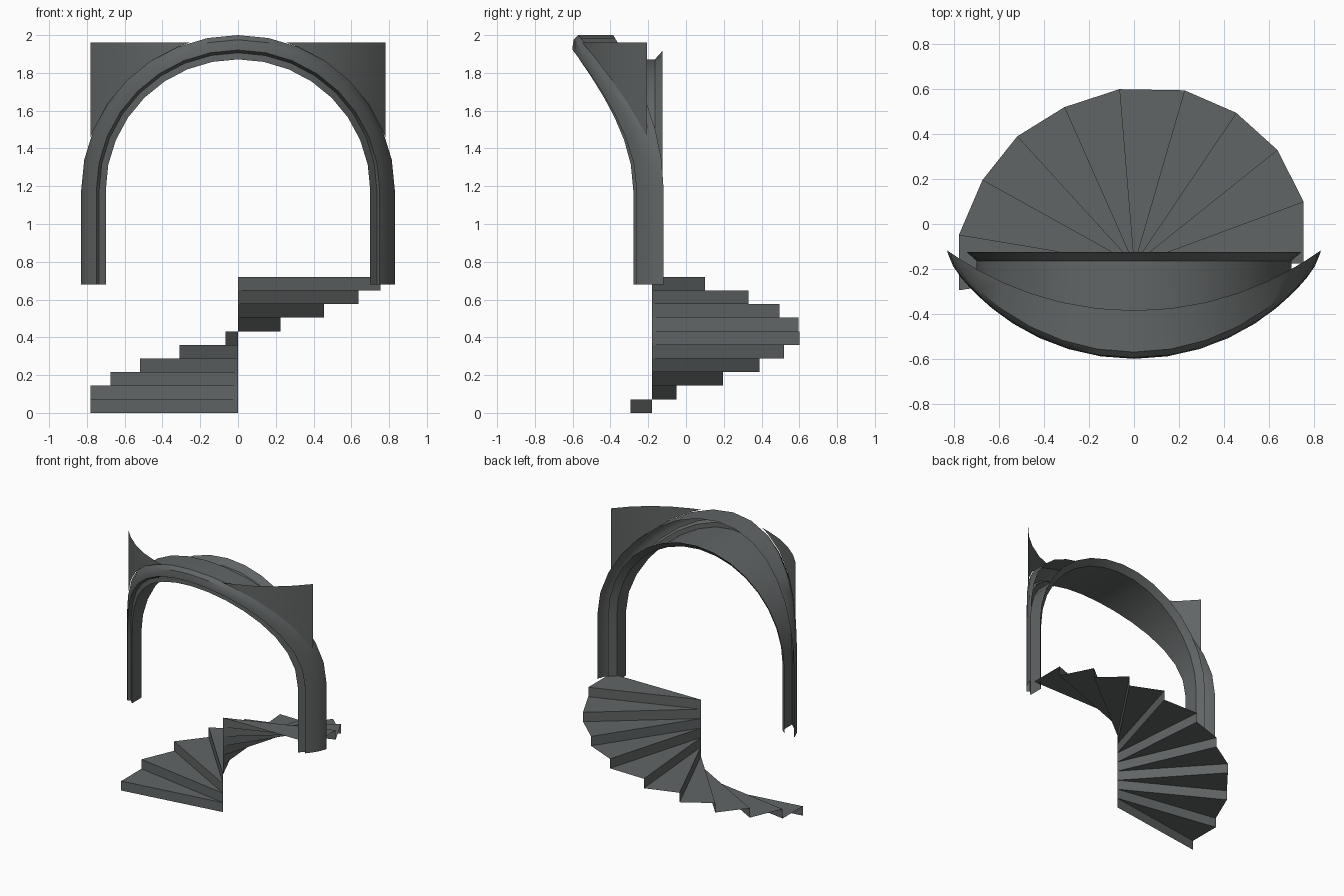
import bpy, bmesh, math

if "Cube" in bpy.data.objects:
    bpy.data.objects.remove(bpy.data.objects["Cube"])

mat = bpy.data.materials.new("dark_slate")
mat.diffuse_color = (0.12, 0.13, 0.13, 1)
mat.use_nodes = True
mat.node_tree.nodes["Principled BSDF"].inputs["Base Color"].default_value = mat.diffuse_color


def make(name, quads, smooth=None):
    """Join faces given as point lists into one welded object."""
    bm = bmesh.new()
    for q in quads:
        bm.faces.new([bm.verts.new(p) for p in q])
    bmesh.ops.remove_doubles(bm, verts=bm.verts, dist=0.0005)
    bmesh.ops.dissolve_degenerate(bm, edges=bm.edges, dist=0.0005)
    bmesh.ops.recalc_face_normals(bm, faces=bm.faces)
    me = bpy.data.meshes.new(name)
    bm.to_mesh(me)
    bm.free()
    me.materials.append(mat)
    ob = bpy.data.objects.new(name, me)
    bpy.context.collection.objects.link(ob)
    if smooth:
        bpy.ops.object.select_all(action='DESELECT')
        bpy.context.view_layer.objects.active = ob
        ob.select_set(True)
        bpy.ops.object.shade_smooth_by_angle(angle=math.radians(smooth))
    return ob


def grid(rows):
    return [(a[i], a[i + 1], b[i + 1], b[i])
            for a, b in zip(rows, rows[1:]) for i in range(len(a) - 1)]


# Winding stair: thin zigzag of risers and wedge treads around one corner
rim = [(-.78, -.295), (-.78, -.05), (-.675, .195), (-.52, .39), (-.31, .52), (-.065, .60),
       (.225, .595), (.455, .495), (.638, .33), (.755, .10), (.755, -.175)]
cx, cy, rise = 0, -.18, .072
stair = []
for i in range(10):
    z0, z1 = i * rise, (i + 1) * rise
    (ax, ay), (bx, by) = rim[i], rim[i + 1]
    stair.append([(cx, cy, z0), (ax, ay, z0), (ax, ay, z1), (cx, cy, z1)])
    stair.append([(cx, cy, z1), (ax, ay, z1), (bx, by, z1)])
make("winding_stair", stair)

# Arch measurements
SPRING, FOOT, SEG, ZS = 1.18, .68, 16, .988


def front(x):   # bowed front face in plan
    return .4 - math.sqrt(1 - x * x)


def back(x):    # shallower bow at the rear of the outer surface
    return 1.04 - math.sqrt(1.425 ** 2 - x * x)


# Moulding section: radius, depth rule
section = [(.83, back),
           (.83, lambda x: front(x) + .03),
           (.805, lambda x: front(x) + .005),
           (.77, front),
           (.75, front),
           (.735, lambda x: front(x) + .035),
           (.70, lambda x: front(x) + .035),
           (.70, lambda x: -.165),
           (.745, lambda x: -.125)]


def station(t, z_over=None):
    row = []
    for r, rule in section:
        x = r * math.cos(t)
        z = SPRING + ZS * r * math.sin(t) if z_over is None else z_over
        row.append((x, rule(x), z))
    return row


# Posts and arch are one swept run
angles = [math.pi * i / SEG for i in range(SEG + 1)]
rows = [station(0, FOOT)] + [station(t) for t in angles] + [station(math.pi, FOOT)]
make("bowed_arch", grid(rows), smooth=32)

# Spandrel panels: curved wall between the arch and the flat top line
TOP, SIDE = 1.96, .78
x_in = .83 * math.sqrt(1 - ((TOP - SPRING) / (.83 * ZS)) ** 2)
xs = [SIDE] + [.83 * math.cos(t) for t in angles if x_in + .02 < .83 * math.cos(t) < SIDE - .005] + [x_in]
for name, s in (("right_spandrel", 1), ("left_spandrel", -1)):
    rows = []
    for x in xs:
        z = SPRING + ZS * .83 * math.sqrt(1 - (x / .83) ** 2)
        y = front(x) + .018
        rows.append([(s * x, y, min(z, TOP)), (s * x, y, TOP)])
    make(name, grid(rows), smooth=32)
